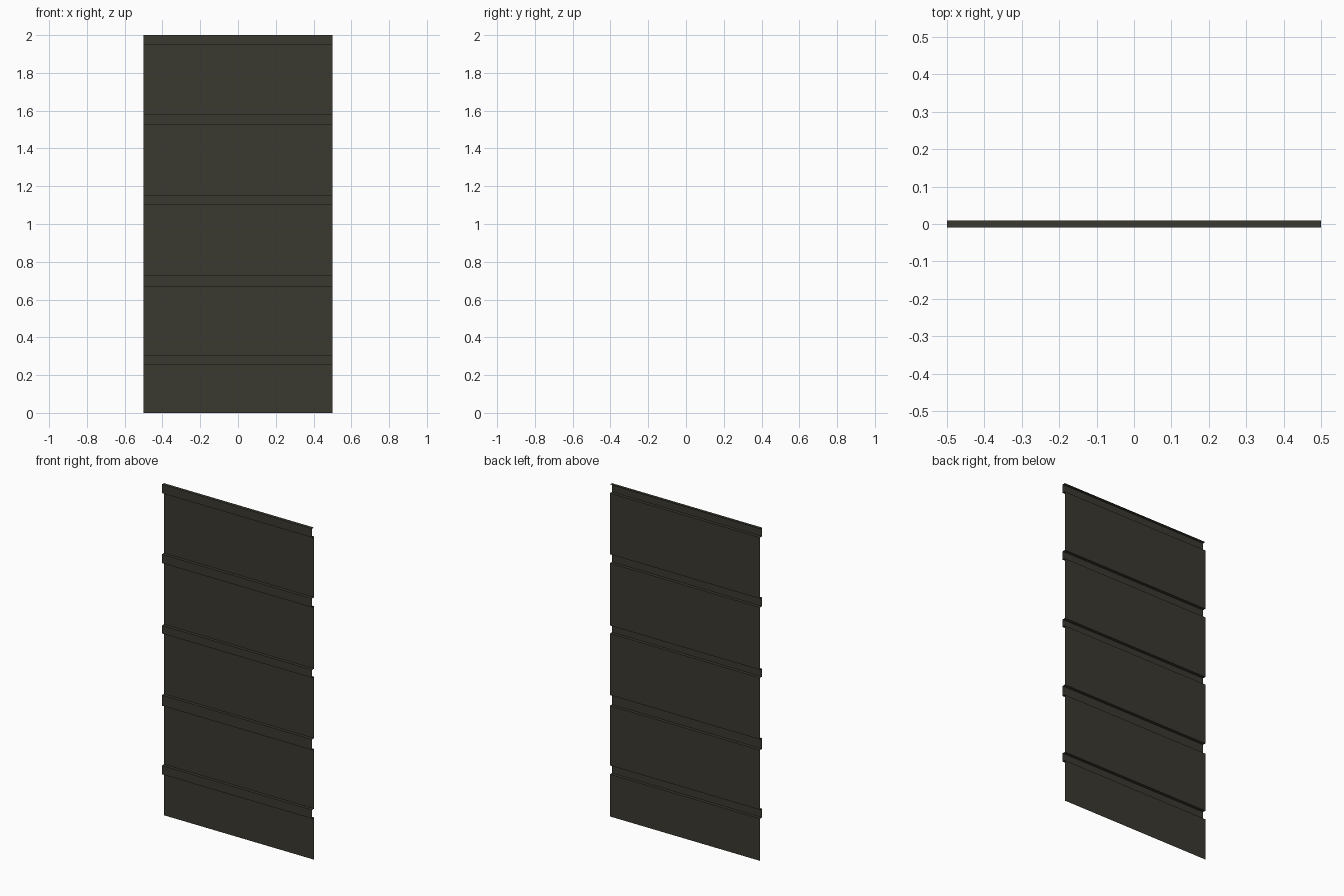
import bpy
import bmesh

if "Cube" in bpy.data.objects:
    bpy.data.objects.remove(bpy.data.objects["Cube"])

# Flat dark olive-grey colour for the sheet metal
mat = bpy.data.materials.new("dark olive grey")
mat.diffuse_color = (0.042, 0.040, 0.030, 1.0)
mat.use_nodes = True
mat.node_tree.nodes["Principled BSDF"].inputs["Base Color"].default_value = mat.diffuse_color

BACK, FRONT = 0.0095, -0.0095
HALF_WIDTH = 0.5
# Raised ribs as (bottom, top) heights
RIBS = [(0.254, 0.307), (0.667, 0.731), (1.102, 1.150), (1.526, 1.579), (1.947, 2.0)]

# Stepped side profile, from the ground up, with a ledge under and over each rib
profile = [(BACK, 0.0)]
for low, high in RIBS:
    profile += [(BACK, low), (FRONT, low), (FRONT, high), (BACK, high)]

# Sweep the profile across the width as one open, thin sheet
bm = bmesh.new()
rows = [[bm.verts.new((x, y, z)) for x in (-HALF_WIDTH, HALF_WIDTH)] for y, z in profile]
for a, b in zip(rows, rows[1:]):
    bm.faces.new((a[0], a[1], b[1], b[0]))

mesh = bpy.data.meshes.new("ribbed_panel")
bm.to_mesh(mesh)
bm.free()
mesh.materials.append(mat)
panel = bpy.data.objects.new("ribbed_panel", mesh)
bpy.context.collection.objects.link(panel)
